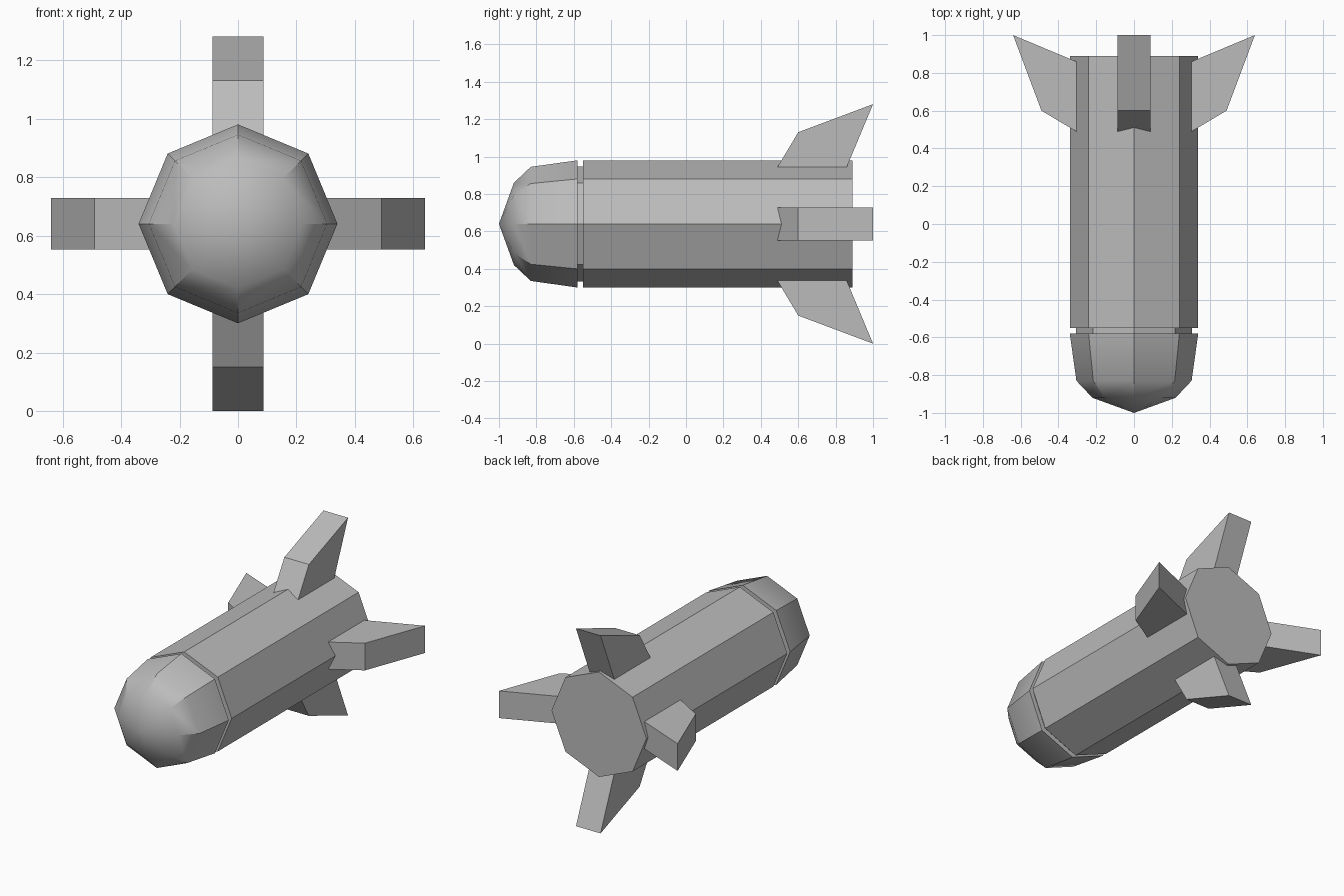
import bpy, bmesh
from math import sin, cos, pi
from mathutils import Matrix, Vector

if "Cube" in bpy.data.objects:
    bpy.data.objects.remove(bpy.data.objects["Cube"], do_unlink=True)

AXIS_Z = 0.64   # height of the body's long axis
SIDES = 8

grey = bpy.data.materials.new("plain grey")
grey.use_nodes = True
grey.diffuse_color = (0.5, 0.5, 0.5, 1)
grey.node_tree.nodes["Principled BSDF"].inputs["Base Color"].default_value = (0.5, 0.5, 0.5, 1)


def finish(bm, name):
    bmesh.ops.recalc_face_normals(bm, faces=bm.faces)
    mesh = bpy.data.meshes.new(name)
    bm.to_mesh(mesh)
    bm.free()
    mesh.materials.append(grey)
    obj = bpy.data.objects.new(name, mesh)
    bpy.context.collection.objects.link(obj)
    return obj


def octagon_hull(name, rings, tip=None):
    """Loft octagons given as (y, radius); close the front with a tip or a cap."""
    bm = bmesh.new()
    loops = [[bm.verts.new((r * cos(2 * pi * i / SIDES), y, AXIS_Z + r * sin(2 * pi * i / SIDES)))
              for i in range(SIDES)] for y, r in rings]
    for a, b in zip(loops, loops[1:]):
        for i in range(SIDES):
            j = (i + 1) % SIDES
            bm.faces.new((a[i], a[j], b[j], b[i]))
    bm.faces.new(loops[0])
    if tip is None:
        bm.faces.new(loops[-1])
    else:
        # rounded nose: smooth along its length, creased along the long corners
        apex = bm.verts.new((0, tip, AXIS_Z))
        for i in range(SIDES):
            bm.faces.new((loops[-1][i], loops[-1][(i + 1) % SIDES], apex))
        for f in bm.faces:
            f.smooth = len(f.verts) < SIDES
        for e in bm.edges:
            ya, yb = (v.co.y for v in e.verts)
            lengthwise = abs(ya - yb) > 0.001 and apex not in e.verts
            e.smooth = not (lengthwise or min(ya, yb) > rings[0][0] - 0.001)
    return finish(bm, name)


# Body, recessed collar and nose
octagon_hull("body", [(0.89, 0.34), (-0.55, 0.34)])
octagon_hull("collar", [(-0.54, 0.308), (-0.585, 0.308)])
octagon_hull("nose", [(-0.58, 0.34), (-0.83, 0.305), (-0.92, 0.22)], tip=-1.0)

# Four swept tail fins, profile as (y, distance from axis)
FIN = [(0.457, 0.25), (0.60, 0.49), (1.0, 0.64), (0.837, 0.25)]
HALF = 0.088
for k, side in enumerate(("left", "top", "right", "bottom")):
    bm = bmesh.new()
    face = bm.faces.new([bm.verts.new((r, y, -HALF)) for y, r in FIN])
    ext = bmesh.ops.extrude_face_region(bm, geom=[face])
    bmesh.ops.translate(bm, vec=Vector((0, 0, 2 * HALF)),
                        verts=[v for v in ext["geom"] if isinstance(v, bmesh.types.BMVert)])
    bm.transform(Matrix.Translation((0, 0, AXIS_Z)) @ Matrix.Rotation(-k * pi / 2, 4, "Y"))
    finish(bm, side + "_fin")
